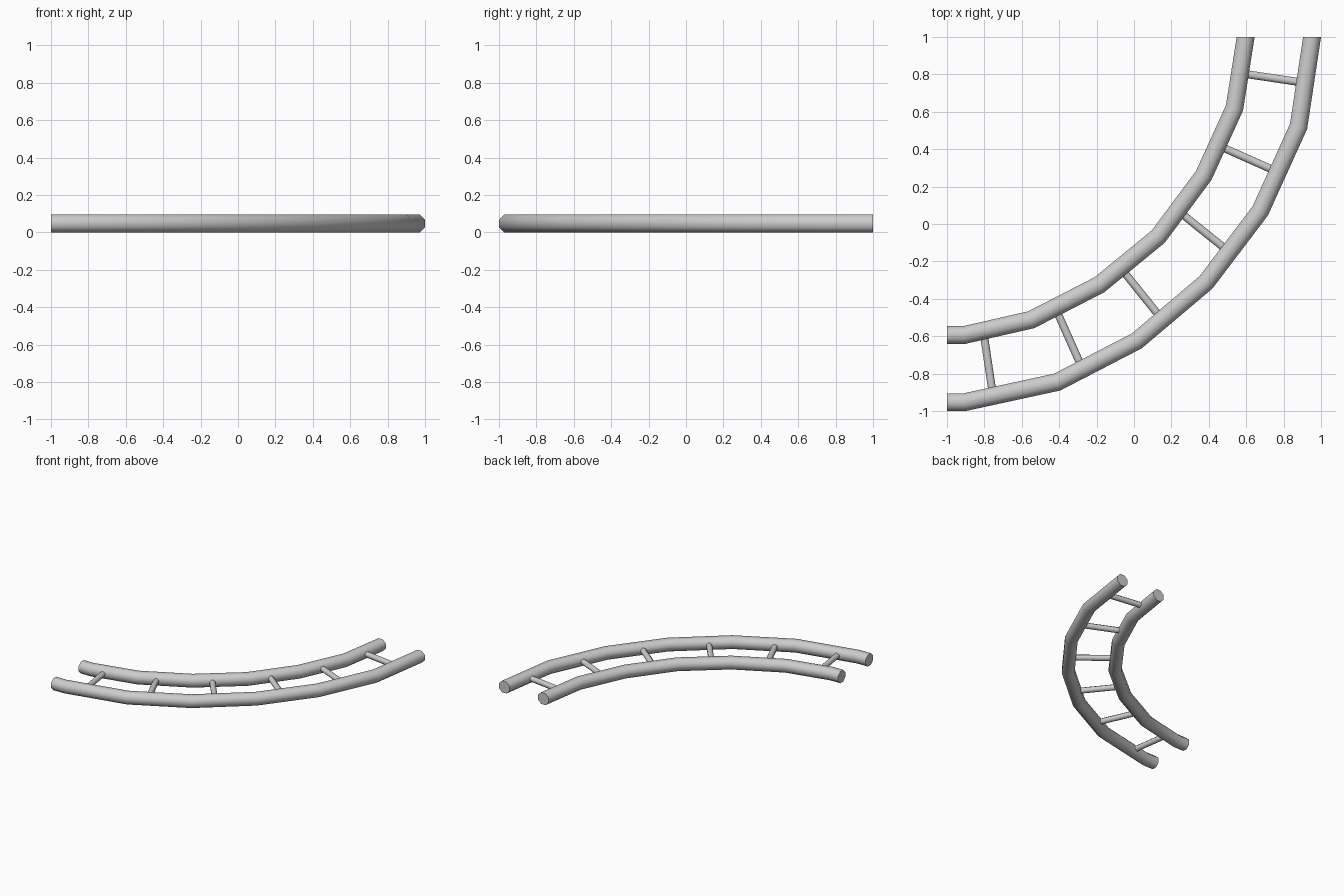
import bpy, bmesh, math
from mathutils import Vector

if "Cube" in bpy.data.objects:
    bpy.data.objects.remove(bpy.data.objects["Cube"])

H = 0.0475      # half height of a rail
SIDES = 8


def tube(name, pts, half, z, end_normal=None):
    """Eight-sided mitred tube along a flat path, flats facing up and sideways."""
    P = [Vector(p) for p in pts]
    dirs = [(b - a).normalized() for a, b in zip(P, P[1:])]
    r = half / math.cos(math.pi / SIDES)
    bm = bmesh.new()
    rings = []
    for i, p in enumerate(P):
        d0, d1 = dirs[max(i - 1, 0)], dirs[min(i, len(dirs) - 1)]
        t = (d0 + d1).normalized()
        if end_normal and i == len(P) - 1:
            t = Vector(end_normal)
        side = Vector((t.y, -t.x)) / t.dot(d0)
        ring = []
        for k in range(SIDES):
            a = 2 * math.pi * (k + 0.5) / SIDES
            q = p + side * r * math.cos(a)
            ring.append(bm.verts.new((q.x, q.y, z + r * math.sin(a))))
        rings.append(ring)
    for a, b in zip(rings, rings[1:]):
        for k in range(SIDES):
            n = (k + 1) % SIDES
            bm.faces.new((a[k], a[n], b[n], b[k]))
    bm.faces.new(rings[0])
    bm.faces.new(rings[-1])
    bmesh.ops.recalc_face_normals(bm, faces=bm.faces)
    me = bpy.data.meshes.new(name)
    bm.to_mesh(me)
    bm.free()
    ob = bpy.data.objects.new(name, me)
    bpy.context.collection.objects.link(ob)
    bpy.ops.object.select_all(action='DESELECT')
    ob.select_set(True)
    bpy.context.view_layer.objects.active = ob
    bpy.ops.object.shade_smooth_by_angle(angle=math.radians(50))
    return ob


# Two curved rails, the far ends cut flush at y = 1
tube("outer_rail", [(-1, -0.9525), (-0.905, -0.9525), (-0.41, -0.845),
                    (0.015, -0.625), (0.385, -0.312), (0.675, 0.07),
                    (0.88, 0.522), (0.952, 1)], H, H, (0, 1))
tube("inner_rail", [(-1, -0.594), (-0.91, -0.594), (-0.55, -0.512),
                    (-0.185, -0.325), (0.13, -0.067), (0.373, 0.26),
                    (0.537, 0.62), (0.597, 1)], H, H, (0, 1))

# Rungs, mirrored across the diagonal y = -x
rungs = [((0.575, 0.805), (0.91, 0.755)),
         ((0.45, 0.42), (0.775, 0.275)),
         ((0.23, 0.075), (0.51, -0.15))]
for i, (a, b) in enumerate(rungs):
    tube(f"rung_{i + 1}", [a, b], 0.021, H)
    tube(f"rung_{6 - i}", [(-a[1], -a[0]), (-b[1], -b[0])], 0.021, H)
